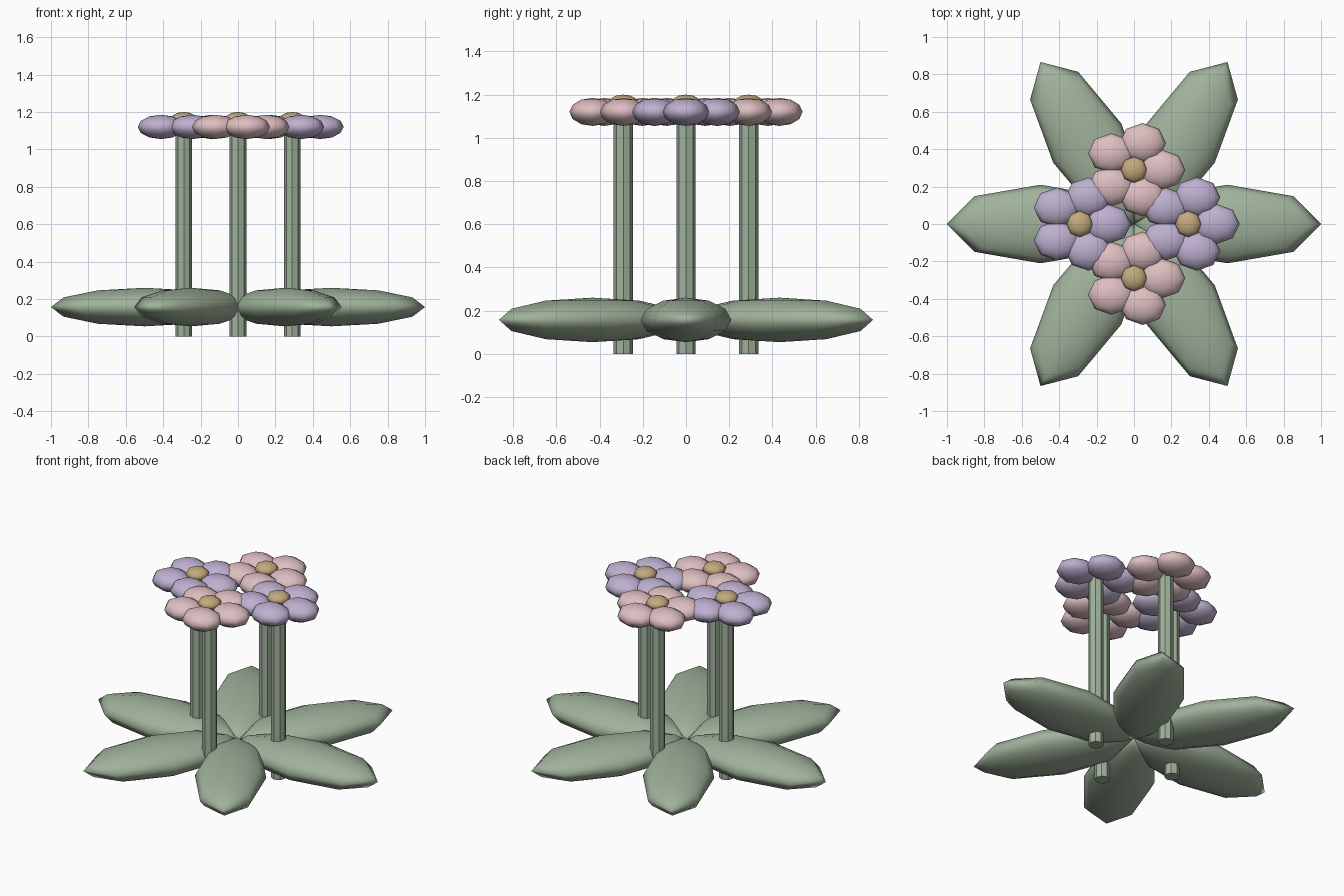
import bpy
from math import cos, sin, pi

if "Cube" in bpy.data.objects:
    bpy.data.objects.remove(bpy.data.objects["Cube"])


def material(name, rgb):
    m = bpy.data.materials.new(name)
    m.diffuse_color = (*rgb, 1)
    m.use_nodes = True
    m.node_tree.nodes["Principled BSDF"].inputs["Base Color"].default_value = m.diffuse_color
    return m


GREEN = material("leaf green", (0.35, 0.445, 0.328))
PINK = material("petal pink", (0.73, 0.515, 0.53))
LILAC = material("petal lilac", (0.515, 0.434, 0.63))
GOLD = material("flower gold", (0.54, 0.40, 0.205))


def ellipsoid(name, loc, radii, mat, turn=0.0):
    """Smooth low-poly ellipsoid: 8 segments, 6 rings, poles up."""
    bpy.ops.mesh.primitive_uv_sphere_add(
        segments=8, ring_count=6, radius=1, location=loc, rotation=(0, 0, turn))
    o = bpy.context.object
    o.name = name
    o.scale = radii
    o.data.materials.append(mat)
    bpy.ops.object.shade_smooth()
    return o


def stem(name, x, y, top, radius):
    """Eight-sided flat-faced stem standing on the ground."""
    bpy.ops.mesh.primitive_cylinder_add(
        vertices=8, radius=radius, depth=top, location=(x, y, top / 2))
    o = bpy.context.object
    o.name = name
    o.data.materials.append(GREEN)


# Rosette of six leaves meeting at the middle
for i in range(6):
    a = i * pi / 3
    ellipsoid(f"leaf_{i + 1}", (0.5 * cos(a), 0.5 * sin(a), 0.157),
              (0.5, 0.21, 0.103), GREEN, a)

# Four flowers on stems, lilac and pink in turn
for i in range(4):
    a = i * pi / 2
    x, y = 0.29 * cos(a), 0.29 * sin(a)
    stem(f"stem_{i + 1}", x, y, 1.12, 0.045)
    for k in range(5):
        b = k * 2 * pi / 5
        ellipsoid(f"flower_{i + 1}_petal_{k + 1}",
                  (x + 0.15 * cos(b), y + 0.15 * sin(b), 1.12),
                  (0.125, 0.107, 0.065), PINK if i % 2 else LILAC)
    ellipsoid(f"flower_{i + 1}_centre", (x, y, 1.16), (0.07, 0.07, 0.04), GOLD)
